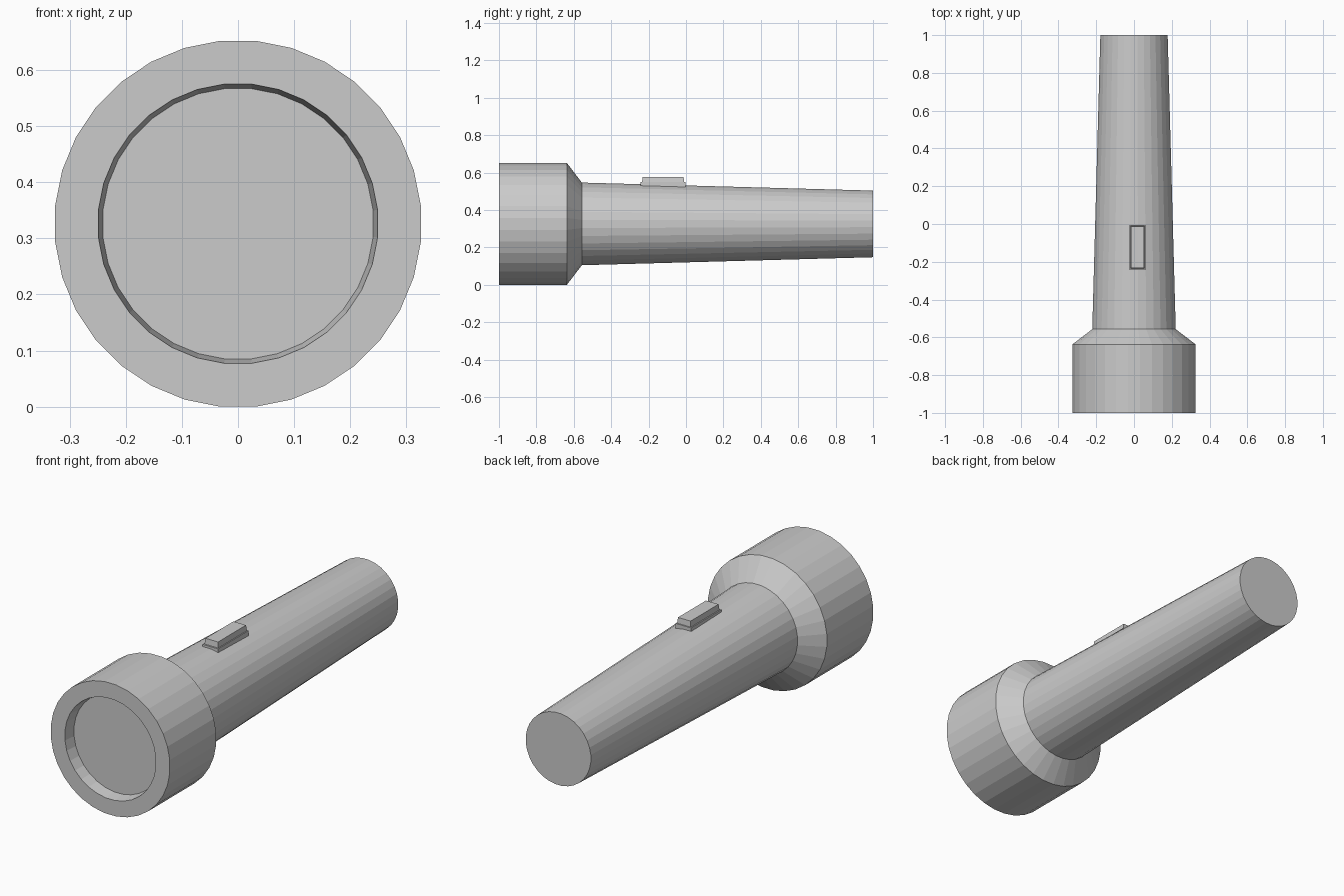
import bpy, bmesh, math

if "Cube" in bpy.data.objects:
    bpy.data.objects.remove(bpy.data.objects["Cube"])

SIDES = 32
AXIS_Z = 0.326


def finish(bm, name):
    bmesh.ops.recalc_face_normals(bm, faces=bm.faces)
    mesh = bpy.data.meshes.new(name)
    bm.to_mesh(mesh)
    bm.free()
    obj = bpy.data.objects.new(name, mesh)
    bpy.context.collection.objects.link(obj)
    return obj


def lathe(name, profile):
    """Closed faceted solid around the y axis from (y, radius) rings."""
    bm = bmesh.new()
    rings = []
    for y, r in profile:
        ring = []
        for i in range(SIDES):
            a = 2 * math.pi * (i + 0.5) / SIDES
            ring.append(bm.verts.new((r * math.cos(a), y, AXIS_Z + r * math.sin(a))))
        rings.append(ring)
    for a, b in zip(rings, rings[1:]):
        for i in range(SIDES):
            j = (i + 1) % SIDES
            bm.faces.new((a[i], a[j], b[j], b[i]))
    bm.faces.new(rings[0])
    bm.faces.new(rings[-1])
    return finish(bm, name)


def block(name, x, y, z, taper=0.0):
    """Box between limits, its top drawn in by taper on every side."""
    bm = bmesh.new()
    bmesh.ops.create_cube(bm, size=1)
    for v in bm.verts:
        t = taper if v.co.z > 0 else 0
        v.co = (x[1] - t if v.co.x > 0 else x[0] + t,
                y[1] - t if v.co.y > 0 else y[0] + t,
                z[1] if v.co.z > 0 else z[0])
    return finish(bm, name)


# Head with recessed lens, shoulder and tapering handle
lathe("torch_body", [(-0.94, 0.242), (-1.0, 0.25), (-1.0, 0.3275),
                     (-0.637, 0.3275), (-0.557, 0.222), (1.0, 0.179)])

# Slide switch: thin flange and raised button
block("switch_flange", (-0.025, 0.061), (-0.243, -0.004), (0.515, 0.549))
block("switch_button", (-0.02, 0.057), (-0.236, -0.009), (0.54, 0.577), 0.004)
